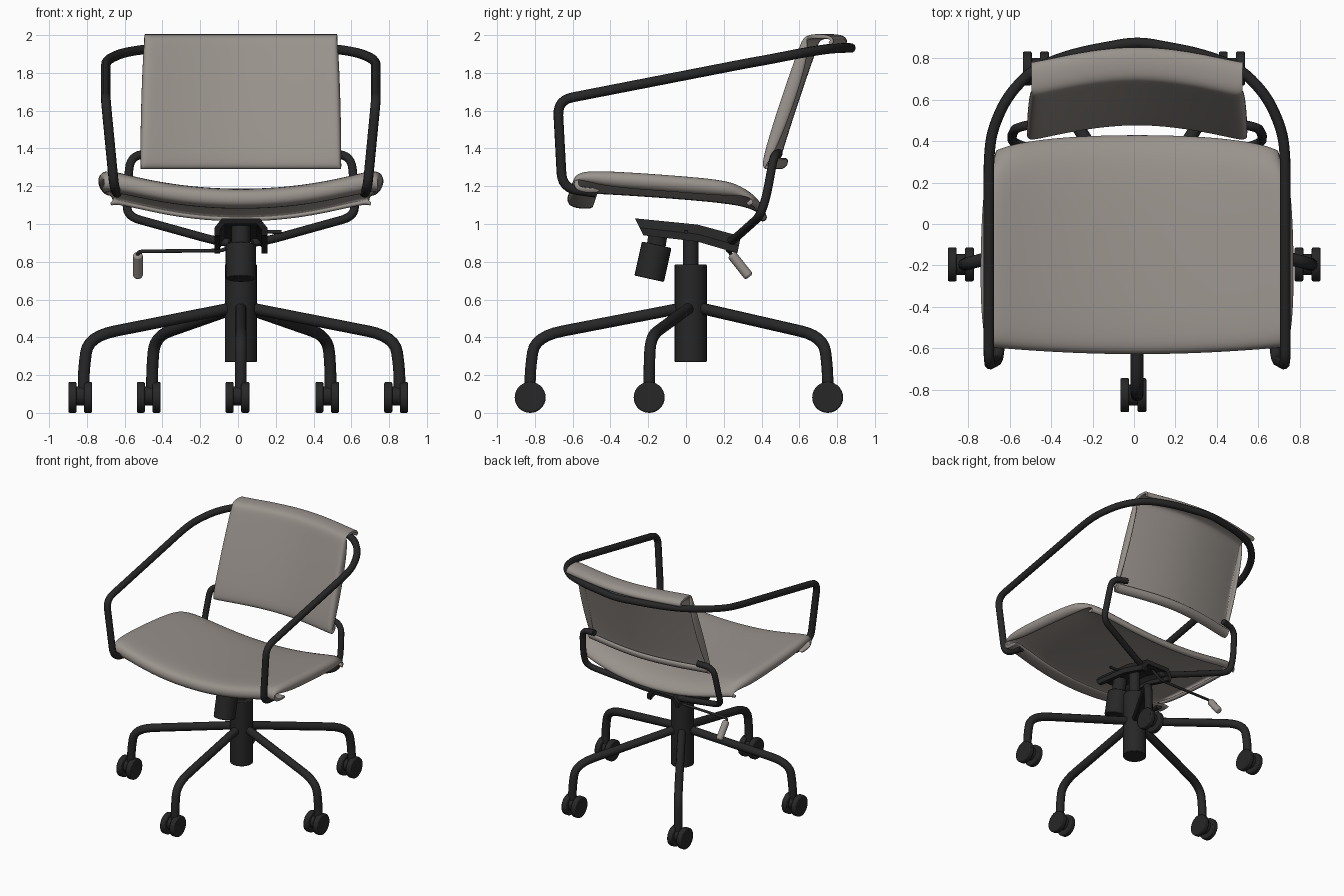
import bpy, bmesh, math
from mathutils import Vector, Matrix

if "Cube" in bpy.data.objects:
    bpy.data.objects.remove(bpy.data.objects["Cube"])

CX = 0.015  # chair's plane of symmetry


def material(name, rgb):
    m = bpy.data.materials.new(name)
    m.diffuse_color = (*rgb, 1)
    m.use_nodes = True
    m.node_tree.nodes["Principled BSDF"].inputs["Base Color"].default_value = m.diffuse_color
    return m


BLACK = material("black metal", (0.02, 0.02, 0.02))
FABRIC = material("warm grey fabric", (0.32, 0.29, 0.265))


def add(name, data, mat):
    data.materials.append(mat)
    ob = bpy.data.objects.new(name, data)
    bpy.context.collection.objects.link(ob)
    return ob


def smooth(ob, angle=40):
    bpy.ops.object.select_all(action='DESELECT')
    ob.select_set(True)
    bpy.context.view_layer.objects.active = ob
    bpy.ops.object.shade_smooth_by_angle(angle=math.radians(angle))


def rod(name, a, b, r, mat=BLACK, bevel=0.0, seg=28):
    """Cylinder from point a to point b."""
    a, b = Vector(a), Vector(b)
    d = b - a
    mtx = Matrix.Translation((a + b) / 2) @ d.to_track_quat('Z', 'Y').to_matrix().to_4x4()
    bm = bmesh.new()
    bmesh.ops.create_cone(bm, cap_ends=True, segments=seg, radius1=r, radius2=r,
                          depth=d.length, matrix=mtx)
    me = bpy.data.meshes.new(name)
    bm.to_mesh(me)
    bm.free()
    ob = add(name, me, mat)
    if bevel:
        mod = ob.modifiers.new("bevel", 'BEVEL')
        mod.width, mod.segments = bevel, 2
    smooth(ob)
    return ob


def tube(name, pts, r, fillet=0.08, mat=BLACK):
    """Round tube along a path with rounded corners."""
    p = [Vector(q) for q in pts]
    path = [p[0]]
    for a, b, c in zip(p, p[1:], p[2:]):
        s = b + (a - b).normalized() * min(fillet, (a - b).length * 0.48)
        e = b + (c - b).normalized() * min(fillet, (c - b).length * 0.48)
        for i in range(7):
            t = i / 6
            path.append(s * (1 - t) ** 2 + b * 2 * t * (1 - t) + e * t * t)
    path.append(p[-1])
    cu = bpy.data.curves.new(name, 'CURVE')
    cu.dimensions = '3D'
    cu.bevel_depth, cu.bevel_resolution, cu.use_fill_caps = r, 3, True
    sp = cu.splines.new('POLY')
    sp.points.add(len(path) - 1)
    for pt, co in zip(sp.points, path):
        pt.co = (*co, 1)
    return add(name, cu, mat)


def shell(name, curled, flat, profile, place, thick):
    """Sheet swept along a side profile; its section goes from curled edges
    (third profile value 1) to flat edges on the folded lips (value 0)."""
    bm = bmesh.new()
    rows = []
    for y, z, c in profile:
        half = [(a[0] * c + b[0] * (1 - c), a[1] * c + b[1] * (1 - c))
                for a, b in zip(curled, flat)]
        across = [(-x, d) for x, d in reversed(half[1:])] + half
        rows.append([bm.verts.new(place(x, d, y, z)) for x, d in across])
    for r0, r1 in zip(rows, rows[1:]):
        for i in range(len(r0) - 1):
            bm.faces.new((r0[i], r0[i + 1], r1[i + 1], r1[i]))
    me = bpy.data.meshes.new(name)
    bm.to_mesh(me)
    bm.free()
    ob = add(name, me, FABRIC)
    sol = ob.modifiers.new("thickness", 'SOLIDIFY')
    sol.thickness, sol.offset = thick, -1
    sub = ob.modifiers.new("round", 'SUBSURF')
    sub.levels = sub.render_levels = 2
    for f in me.polygons:
        f.use_smooth = True
    return ob


# Seat: dished sheet with front, rear and side lips folded under
def seat_place(x, d, y, z):
    k = (x / 0.7) ** 2
    w = 1.015 - 0.055 * max(0, (y + 0.1) / 0.5) ** 2
    shift = 0.035 * k if y < -0.45 else (-0.035 * k - 0.035 * k ** 3 if y > 0.3 else 0)
    return (CX + x * w, y + shift, z + d)


inner = [(0, 0), (0.2, 0.008), (0.4, 0.033), (0.58, 0.072)]
shell("seat",
      inner + [(0.68, 0.102), (0.73, 0.095), (0.75, 0.06), (0.735, 0.02), (0.70, 0.005)],
      inner + [(0.65, 0.085), (0.68, 0.09), (0.70, 0.09), (0.71, 0.088), (0.715, 0.085)],
      [(-0.49, 1.075, 0), (-0.60, 1.08, 0), (-0.632, 1.11, 0), (-0.628, 1.16, 0.1),
       (-0.585, 1.188, 0.6), (-0.4, 1.182, 1), (-0.1, 1.162, 1), (0.2, 1.137, 1),
       (0.35, 1.11, 0.6), (0.425, 1.06, 0.1), (0.435, 1.02, 0), (0.40, 1.005, 0)],
      seat_place, 0.028)


# Backrest: curved leaning sheet with lips folded backwards
def back_place(x, d, y, z):
    return (CX + x * (1.02 - 0.04 * (z - 1.3) / 0.7), y + d, z)


inner = [(0, 0), (0.25, -0.028), (0.42, -0.064)]
shell("backrest",
      inner + [(0.495, -0.085), (0.522, -0.075), (0.53, -0.035), (0.52, 0.0)],
      inner + [(0.48, -0.075), (0.505, -0.08), (0.515, -0.08), (0.522, -0.08)],
      [(0.55, 1.35, 0), (0.55, 1.31, 0), (0.515, 1.285, 0), (0.482, 1.295, 0.1),
       (0.485, 1.35, 0.7), (0.55, 1.56, 1), (0.62, 1.77, 1), (0.68, 1.94, 0.7),
       (0.70, 1.995, 0.1), (0.76, 2.008, 0), (0.855, 2.002, 0), (0.868, 1.955, 0),
       (0.84, 1.945, 0)],
      back_place, 0.025)

# Arm loop: one tube, mirrored half paths joined behind the backrest
half = [(0.655, -0.48, 1.165), (0.67, -0.655, 1.19), (0.715, -0.68, 1.655),
        (0.715, 0.32, 1.85), (0.70, 0.45, 1.873), (0.63, 0.61, 1.905), (0.515, 0.735, 1.925),
        (0.40, 0.79, 1.93), (0.27, 0.83, 1.932)]
loop = ([(CX - x, y, z) for x, y, z in half] + [(CX, 0.88, 1.932)]
        + [(CX + x, y, z) for x, y, z in reversed(half)])
tube("arm_loop", loop, 0.026, 0.08)

# Backrest support tubes
for s, side in ((-1, "left"), (1, "right")):
    tube("back_support_" + side,
         [(CX + s * x, y, z) for x, y, z in
          ((0.06, 0.22, 0.90), (0.15, 0.25, 0.915), (0.60, 0.39, 1.04),
           (0.605, 0.425, 1.14), (0.585, 0.465, 1.36), (0.46, 0.49, 1.375))], 0.023, 0.07)

# Tilt mechanism: inverted channel sloping down to the rear
right = [(0.10, 0), (0.14, -0.05), (0.14, -0.09), (0.11, -0.09), (0.11, -0.06), (0.085, -0.03)]
section = right + [(-x, z) for x, z in reversed(right)]
bm = bmesh.new()
rings = []
for y, top, lean in ((-0.27, 1.03, 0.5), (0.06, 0.997, 0.0), (0.29, 0.935, -0.2)):
    rings.append([bm.verts.new((CX + x, y - z * lean, top + z)) for x, z in section])
n = len(section)
for a, b in zip(rings, rings[1:]):
    for i in range(n):
        bm.faces.new((a[i], a[(i + 1) % n], b[(i + 1) % n], b[i]))
bm.faces.new(rings[0])
bm.faces.new(rings[-1])
bmesh.ops.recalc_face_normals(bm, faces=bm.faces)
me = bpy.data.meshes.new("tilt_mechanism")
bm.to_mesh(me)
bm.free()
add("tilt_mechanism", me, BLACK)

# Tension knob, gas lift and column
rod("tension_knob", (CX, -0.195, 0.71), (CX, -0.155, 0.89), 0.08, bevel=0.006)
rod("knob_stem", (CX, -0.16, 0.87), (CX, -0.14, 1.0), 0.05)
rod("gas_lift", (CX, 0.025, 0.75), (CX, 0.025, 0.98), 0.04)
rod("column", (CX, 0.025, 0.27), (CX, 0.025, 0.785), 0.085, bevel=0.004)

# Height lever with paddle, and short pivot on the other side
tube("lever_rod", [(CX, 0.2, 0.95), (-0.07, 0.22, 0.86), (-0.53, 0.23, 0.855),
                   (-0.53, 0.25, 0.82)], 0.010, 0.03)
rod("lever_paddle", (-0.53, 0.24, 0.84), (-0.53, 0.335, 0.72), 0.026, FABRIC, bevel=0.012)
rod("pivot_pin", (0.13, 0.0, 0.96), (0.23, 0.0, 0.957), 0.010)

# Five legs, each with a twin-wheel caster
ends = [(0, -0.825), (0.84, -0.195), (0.475, 0.75), (-0.47, 0.75), (-0.832, -0.195)]
hub = Vector((CX, 0.03, 0))
for i, (ex, ey) in enumerate(ends, 1):
    e = Vector((CX + ex, ey, 0))
    k = hub.lerp(e, 0.97)
    tube(f"leg_{i}", [(hub.x, hub.y, 0.565), (k.x, k.y, 0.405), (e.x, e.y, 0.23),
                      (e.x, e.y, 0.10)], 0.031, 0.15)
    cx = e.x - 0.018
    rod(f"caster_core_{i}", (cx - 0.03, ey, 0.09), (cx + 0.03, ey, 0.09), 0.05)
    for s, side in ((-1, "left"), (1, "right")):
        rod(f"caster_{i}_wheel_{side}", (cx + s * 0.02, ey, 0.082),
            (cx + s * 0.063, ey, 0.082), 0.082, bevel=0.008)
